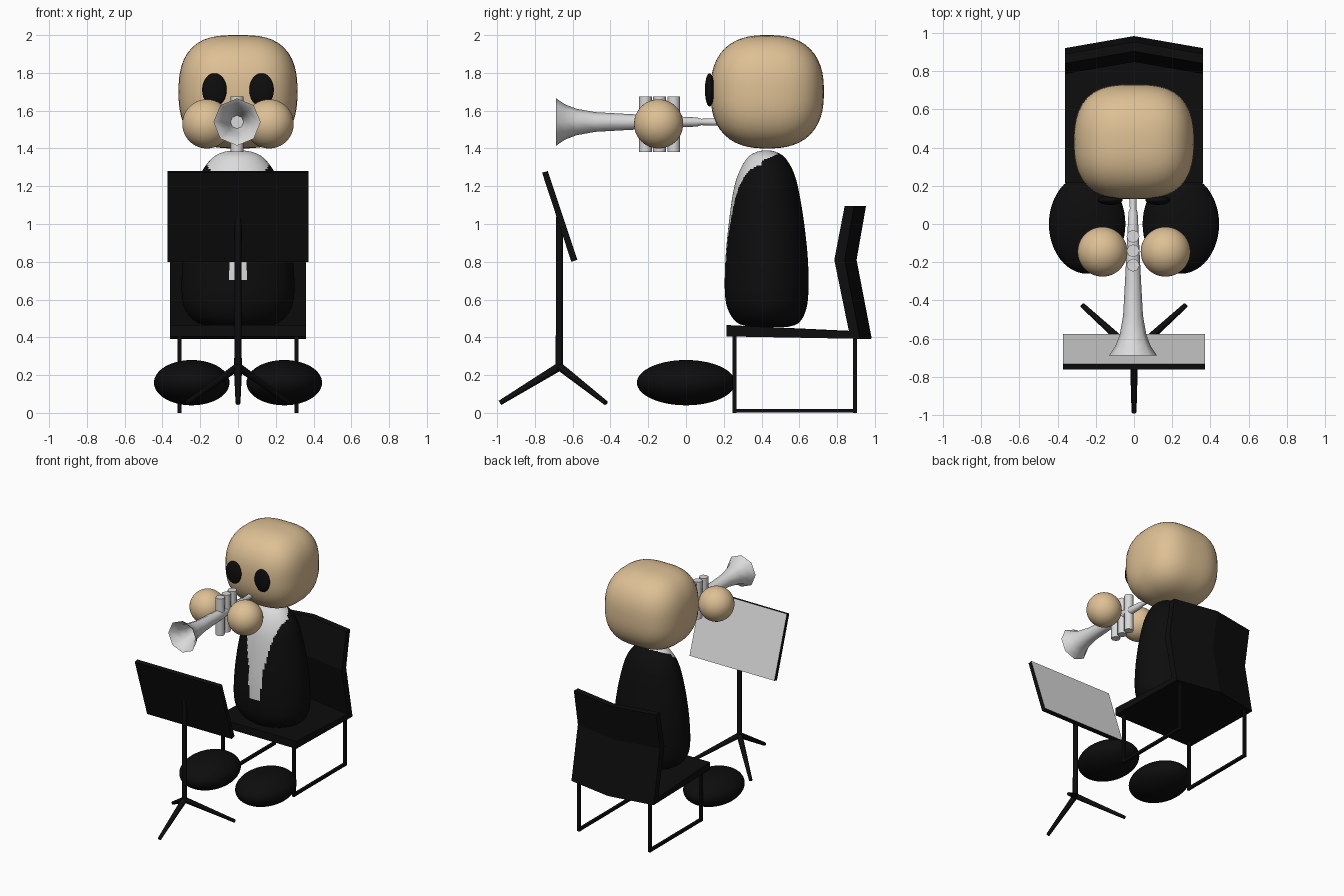
import bpy, bmesh, math
from mathutils import Vector

if "Cube" in bpy.data.objects:
    bpy.data.objects.remove(bpy.data.objects["Cube"])


def material(name, col):
    m = bpy.data.materials.new(name)
    m.diffuse_color = (*col, 1)
    m.use_nodes = True
    m.node_tree.nodes["Principled BSDF"].inputs["Base Color"].default_value = m.diffuse_color
    return m


BLACK = material("black", (0.004, 0.004, 0.004))
SKIN = material("skin tan", (0.73, 0.53, 0.30))
SILVER = material("light grey", (0.70, 0.70, 0.70))


def finish(name, bm, mats, angle=None):
    bmesh.ops.recalc_face_normals(bm, faces=bm.faces)
    me = bpy.data.meshes.new(name)
    bm.to_mesh(me)
    bm.free()
    for m in mats:
        me.materials.append(m)
    ob = bpy.data.objects.new(name, me)
    bpy.context.collection.objects.link(ob)
    if angle:
        bpy.ops.object.select_all(action='DESELECT')
        bpy.context.view_layer.objects.active = ob
        ob.select_set(True)
        bpy.ops.object.shade_smooth_by_angle(angle=math.radians(angle))
    return ob


def loft(bm, rings, closed=False):
    """Skin equal-length rings of points; cap the ends, or join them into a loop."""
    vs = [[bm.verts.new(p) for p in r] for r in rings]
    n = len(vs[0])
    for a, b in zip(vs, vs[1:]):
        for i in range(n):
            bm.faces.new((a[i], a[(i + 1) % n], b[(i + 1) % n], b[i]))
    bm.faces.new(vs[0])
    bm.faces.new(vs[-1][::-1])


def ball(name, centre, radii, mat, powers=None):
    """Ellipsoid, or a squarer superellipsoid when powers are given."""
    bm = bmesh.new()
    bmesh.ops.create_uvsphere(bm, u_segments=48, v_segments=28, radius=1)
    for v in bm.verts:
        if powers:
            lo, hi = 0.5, 2.0
            for _ in range(24):
                s = (lo + hi) / 2
                if sum(abs(c * s) ** p for c, p in zip(v.co, powers)) < 1:
                    lo = s
                else:
                    hi = s
            v.co *= lo
        v.co = Vector(centre) + v.co * Vector(radii)
    return finish(name, bm, [mat], 60)


def rod(name, p, q, r1, r2, mat, sides=8, turn=0.0):
    """Tapered bar from p to q."""
    p, q = Vector(p), Vector(q)
    rot = (q - p).to_track_quat('Z', 'Y')
    bm = bmesh.new()
    ang = [turn + 2 * math.pi * i / sides for i in range(sides)]
    loft(bm, [[c + rot @ Vector((r * math.cos(a), r * math.sin(a), 0)) for a in ang]
              for c, r in ((p, r1), (q, r2))])
    return finish(name, bm, [mat], 50 if sides > 4 else None)


def prism(name, profile, half, mats, bow=None):
    """Side profile (y, z) stretched across x; bow moves points back at the middle."""
    bow = bow or [0] * len(profile)
    bm = bmesh.new()
    loft(bm, [[(x, y + b * k, z) for (y, z), b in zip(profile, bow)]
              for x, k in ((-half, 0), (0, 1), (half, 0))])
    return finish(name, bm, mats)


# head, eyes, hands, feet
ball("head", (0, 0.43, 1.70), (0.315, 0.30, 0.30), SKIN, (3.0, 2.5, 2.5))
for side, s in (("left", 1), ("right", -1)):
    ball(side + "_eye", (s * 0.125, 0.125, 1.71), (0.065, 0.025, 0.088), BLACK)
    ball(side + "_hand", (s * 0.165, -0.145, 1.53), (0.13, 0.13, 0.13), SKIN)
    ball(side + "_foot", (s * 0.245, 0, 0.16), (0.20, 0.26, 0.12), BLACK)

# body: z, half width, half depth, centre y
BODY = [(0.455, 0.12, 0.10, 0.44), (0.475, 0.21, 0.16, 0.435), (0.53, 0.27, 0.20, 0.43),
        (0.62, 0.297, 0.22, 0.427), (0.80, 0.293, 0.219, 0.427), (1.00, 0.268, 0.20, 0.426),
        (1.18, 0.228, 0.172, 0.424), (1.28, 0.19, 0.142, 0.425), (1.35, 0.135, 0.10, 0.425),
        (1.38, 0.08, 0.055, 0.425), (1.39, 0.02, 0.015, 0.425)]


def spline(pts, steps):
    out = []
    for i in range(len(pts) - 1):
        a, b, c, d = (pts[max(0, min(len(pts) - 1, i + k))] for k in (-1, 0, 1, 2))
        for j in range(steps):
            t = j / steps
            out.append([0.5 * (2 * q + (r - p) * t + (2 * p - 5 * q + 4 * r - s) * t * t
                               + (3 * q - p - 3 * r + s) * t ** 3)
                        for p, q, r, s in zip(a, b, c, d)])
    return out + [list(pts[-1])]


bm = bmesh.new()
N = 120
loft(bm, [[(rx * math.cos(2 * math.pi * i / N), yc + ry * math.sin(2 * math.pi * i / N), z)
           for i in range(N)] for z, rx, ry, yc in spline(BODY, 8)])
# shirt front: a strip that widens up to the collar
SHIRT = [(0.71, 0.048), (0.95, 0.065), (1.15, 0.105), (1.28, 0.145), (1.34, 0.18), (1.5, 0.3)]
for f in bm.faces:
    c = f.calc_center_median()
    if c.z < 0.71:
        continue
    for (z0, w0), (z1, w1) in zip(SHIRT, SHIRT[1:]):
        if z0 <= c.z < z1:
            w = w0 + (w1 - w0) * (c.z - z0) / (z1 - z0)
    back = 0.40 + max(0, c.z - 1.335) * 2.4
    if abs(c.x) < w and c.y < back:
        f.material_index = 1
finish("body", bm, [BLACK, SILVER], 60)

# trumpet: y, radius from mouthpiece to bell rim and back inside
HORN = [(0.17, 0.020), (0.08, 0.017), (0.06, 0.024), (-0.10, 0.032), (-0.30, 0.042),
        (-0.48, 0.052), (-0.58, 0.070), (-0.64, 0.093), (-0.687, 0.125),
        (-0.682, 0.117), (-0.63, 0.080), (-0.57, 0.058), (-0.48, 0.035)]
bm = bmesh.new()
loft(bm, [[(-0.005 + r * math.cos(math.pi * i / 4), y, 1.54 + r * math.sin(math.pi * i / 4))
           for i in range(8)] for y, r in HORN])
finish("trumpet_tube", bm, [SILVER], 60)
for i in range(3):
    y = -0.215 + 0.075 * i
    rod("trumpet_valve", (-0.005, y, 1.38), (-0.005, y, 1.675), 0.034, 0.034, SILVER)

# chair: seat, bent back, sled legs
prism("seat", [(0.215, 0.405), (0.215, 0.465), (0.90, 0.43), (0.92, 0.392)], 0.36,
      [BLACK], [0, 0, 0.06, 0.06])
prism("chair_back", [(0.92, 0.395), (0.84, 0.81), (0.89, 1.095), (0.84, 1.095),
                     (0.785, 0.81), (0.865, 0.42)], 0.36, [BLACK], [0.063] * 6)
for s in (-1, 1):
    x, r = s * 0.31, 0.0145
    rod("front_chair_leg", (x, 0.257, 0), (x, 0.257, 0.43), r, r, BLACK, 4, math.pi / 4)
    rod("rear_chair_leg", (x, 0.895, 0), (x, 0.895, 0.42), r, r, BLACK, 4, math.pi / 4)
    rod("chair_runner", (x, 0.247, 0.011), (x, 0.905, 0.011), r, r, BLACK, 4, math.pi / 4)

# music stand: desk with pale sheet side, pole, tripod
desk = prism("stand_desk", [(-0.762, 1.272), (-0.732, 1.28), (-0.575, 0.81), (-0.607, 0.80)],
             0.372, [BLACK, SILVER])
for f in desk.data.polygons:
    if f.normal.y > 0.6:
        f.material_index = 1
rod("stand_pole", (0, -0.67, 0.23), (0, -0.67, 1.04), 0.02, 0.018, BLACK)
for x, y in ((0, -0.985), (-0.27, -0.425), (0.27, -0.425)):
    rod("stand_foot", (0, -0.67, 0.245), (x, y, 0.053), 0.022, 0.013, BLACK)
